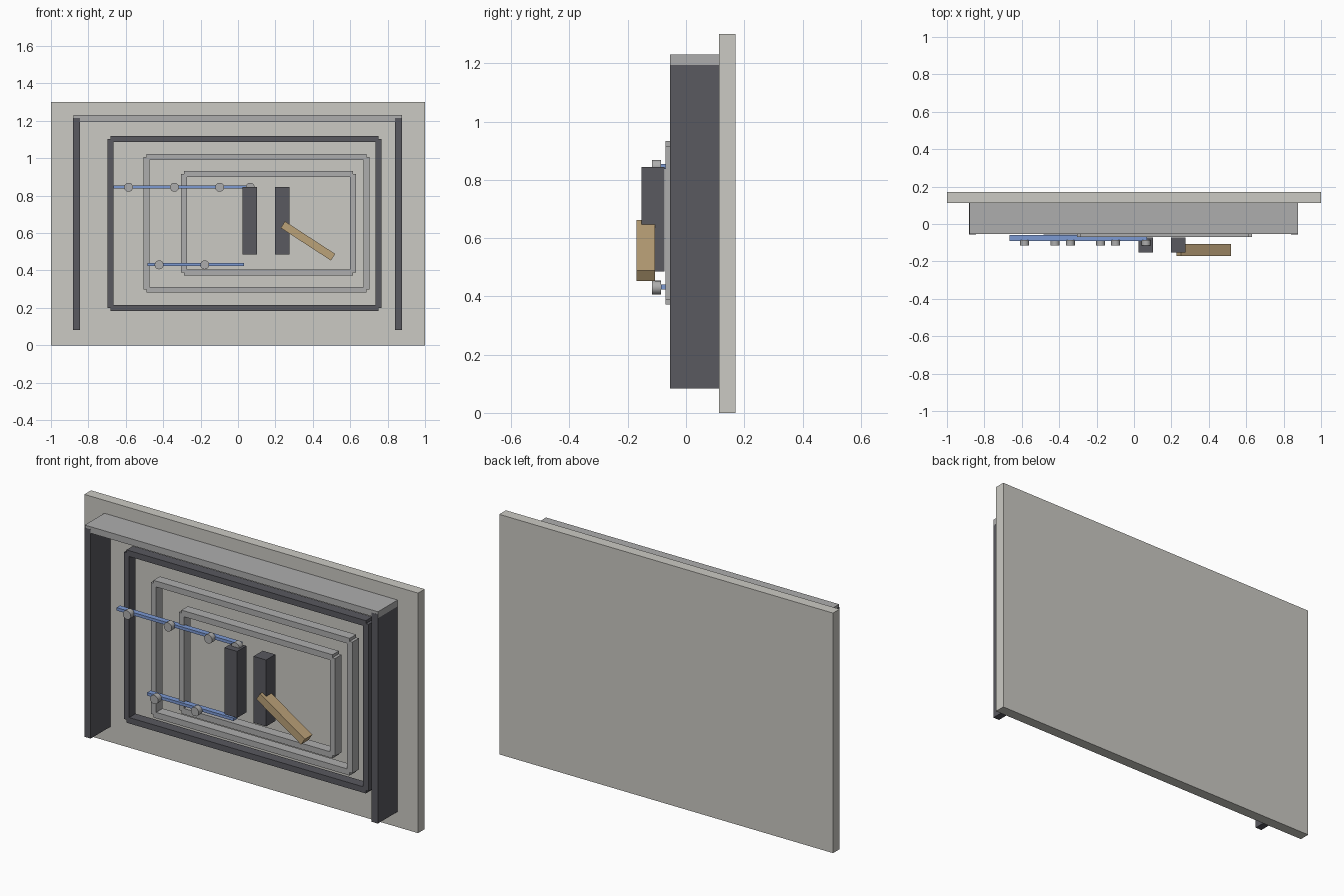
import bpy, math

if "Cube" in bpy.data.objects:
    bpy.data.objects.remove(bpy.data.objects["Cube"])

def material(name, col):
    m = bpy.data.materials.new(name)
    m.diffuse_color = (*col, 1)
    m.use_nodes = True
    m.node_tree.nodes["Principled BSDF"].inputs["Base Color"].default_value = m.diffuse_color
    return m

DARK = material("dark_grey", (0.10, 0.10, 0.115))
LIGHT = material("light_grey", (0.42, 0.42, 0.42))
STONE = material("pale_stone", (0.60, 0.59, 0.55))
BLUE = material("blue", (0.20, 0.32, 0.65))
WOOD = material("wood", (0.50, 0.36, 0.19))

def box(name, x, y, z, mat, tilt=0):
    """Box from (min, max) ranges, optionally tilted about y."""
    bpy.ops.mesh.primitive_cube_add(size=1, location=[sum(r) / 2 for r in (x, y, z)],
                                    rotation=(0, tilt, 0))
    o = bpy.context.object
    o.name = name
    o.scale = [r[1] - r[0] for r in (x, y, z)]
    bpy.ops.object.transform_apply(location=False, rotation=False, scale=True)
    o.data.materials.append(mat)
    return o

def frame(name, x, y, z, mat, t=0.016):
    """Four bars whose centre lines run along the given rectangle."""
    for side, c in zip(("left", "right"), x):
        box(f"{name}_{side}_bar", (c - t, c + t), y, z, mat)
    for side, c in zip(("bottom", "top"), z):
        box(f"{name}_{side}_bar", x, y, (c - t, c + t), mat)

def knob(name, x, z):
    bpy.ops.mesh.primitive_cylinder_add(vertices=16, radius=0.024, depth=0.031,
                                        location=(x, -0.1005, z), rotation=(math.pi / 2, 0, 0))
    o = bpy.context.object
    o.name = name
    o.data.materials.append(LIGHT)
    bpy.ops.object.shade_smooth_by_angle(angle=math.radians(40))

# back panel and outer surround
box("back_panel", (-1, 1), (0.113, 0.17), (0, 1.3), STONE)
for side, c in (("left", -0.863), ("right", 0.858)):
    box(f"{side}_wall", (c - 0.0185, c + 0.0185), (-0.055, 0.113), (0.083, 1.216), DARK)
box("top_shelf", (-0.88, 0.877), (-0.0545, 0.113), (1.195, 1.23), LIGHT)

# nested frames, each further forward
frame("outer_frame", (-0.682, 0.752), (0.02, 0.075), (0.2, 1.104), DARK)
frame("middle_frame", (-0.489, 0.687), (-0.025, 0.03), (0.297, 1.008), LIGHT)
frame("inner_frame", (-0.29, 0.615), (-0.07, -0.015), (0.388, 0.917), LIGHT)

# rails with round knobs
box("upper_rail", (-0.665, 0.07), (-0.09, -0.06), (0.838, 0.854), BLUE)
box("lower_rail", (-0.485, 0.032), (-0.085, -0.055), (0.424, 0.44), BLUE)
for i, x in enumerate((-0.585, -0.34, -0.098, 0.065)):
    knob(f"upper_knob_{i}", x, 0.845)
for i, x in enumerate((-0.422, -0.178)):
    knob(f"lower_knob_{i}", x, 0.43)

# two posts and the tilted plank
for i, x in enumerate((0.025, 0.199)):
    box(f"post_{i}", (x, x + 0.076), (-0.152, -0.073), (0.485, 0.845), DARK)
box("tilted_plank", (0.214, 0.534), (-0.17, -0.106), (0.537, 0.579), WOOD, math.radians(33))
